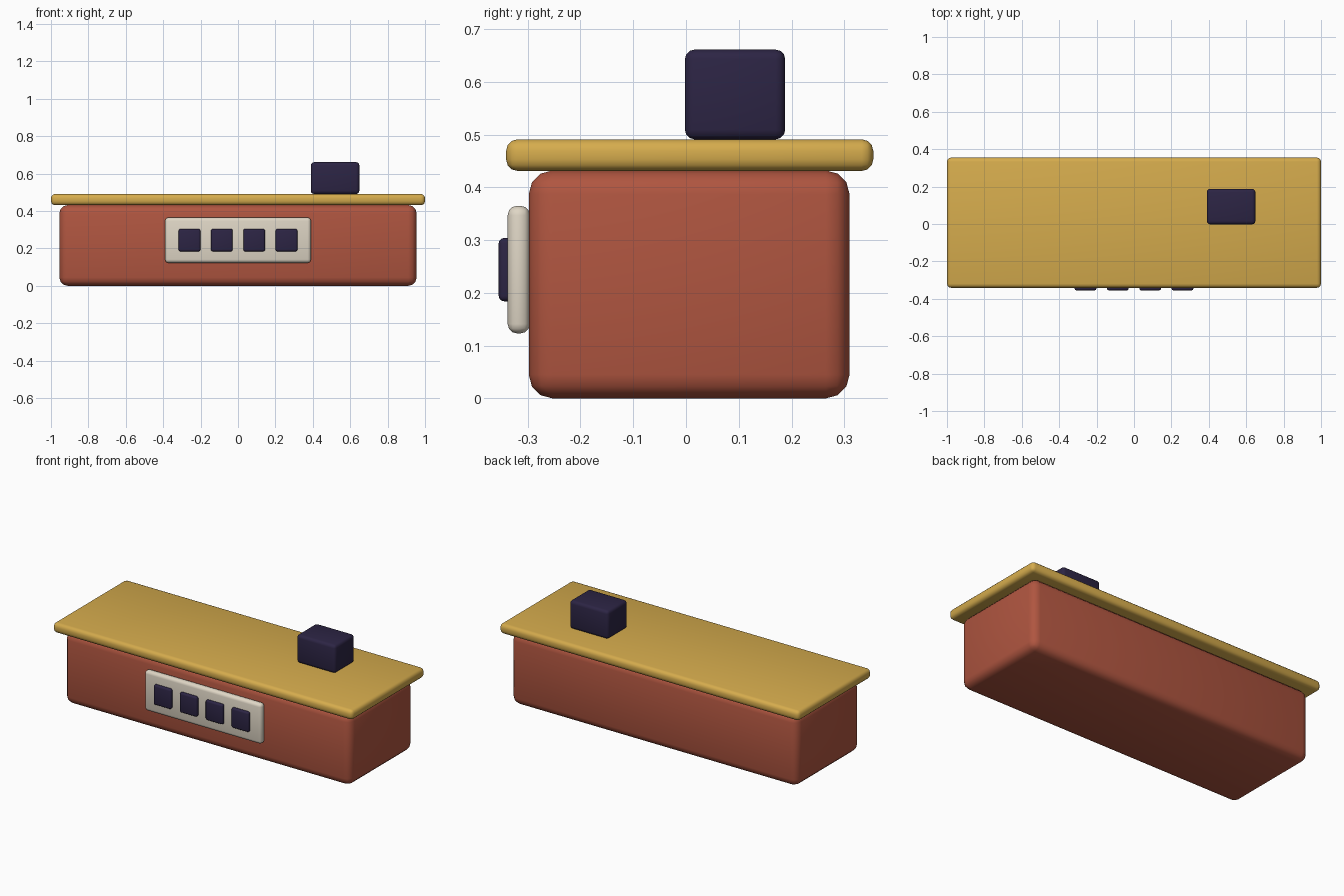
import bpy, math

if "Cube" in bpy.data.objects:
    bpy.data.objects.remove(bpy.data.objects["Cube"])

def material(name, rgb):
    m = bpy.data.materials.new(name)
    m.diffuse_color = (*[(c / 255) ** 2.2 for c in rgb], 1)
    m.use_nodes = True
    m.node_tree.nodes["Principled BSDF"].inputs["Base Color"].default_value = m.diffuse_color
    return m

RED = material("red_paint", (174, 86, 66))
GOLD = material("ochre_top", (212, 170, 78))
CREAM = material("cream_panel", (222, 213, 196))
NAVY = material("dark_navy", (48, 41, 70))

def box(name, x, y, z, mat, bevel, segments=3):
    """Rounded box from (min, max) ranges on each axis."""
    bpy.ops.mesh.primitive_cube_add(size=1, location=[(a + b) / 2 for a, b in (x, y, z)])
    ob = bpy.context.object
    ob.name = name
    ob.scale = [b - a for a, b in (x, y, z)]
    bpy.ops.object.transform_apply(location=False, rotation=False, scale=True)
    mod = ob.modifiers.new("rounded_edges", 'BEVEL')
    mod.width = bevel
    mod.segments = segments
    bpy.ops.object.modifier_apply(modifier=mod.name)
    bpy.ops.object.shade_smooth_by_angle(angle=math.radians(40))
    ob.data.materials.append(mat)
    return ob

# Counter body and overhanging top
box("counter_body", (-0.955, 0.955), (-0.298, 0.31), (0, 0.432), RED, 0.045)
box("counter_top", (-1, 1), (-0.341, 0.355), (0.431, 0.491), GOLD, 0.022)

# Block standing on the top
box("counter_box", (0.389, 0.649), (-0.002, 0.188), (0.491, 0.661), NAVY, 0.018)

# Front panel with a row of four square tiles
box("front_panel", (-0.39, 0.39), (-0.338, -0.296), (0.123, 0.365), CREAM, 0.018)
for i in range(4):
    cx = (i - 1.5) * 0.173
    box(f"panel_tile_{i + 1}", (cx - 0.058, cx + 0.058), (-0.355, -0.325),
        (0.184, 0.304), NAVY, 0.01)
